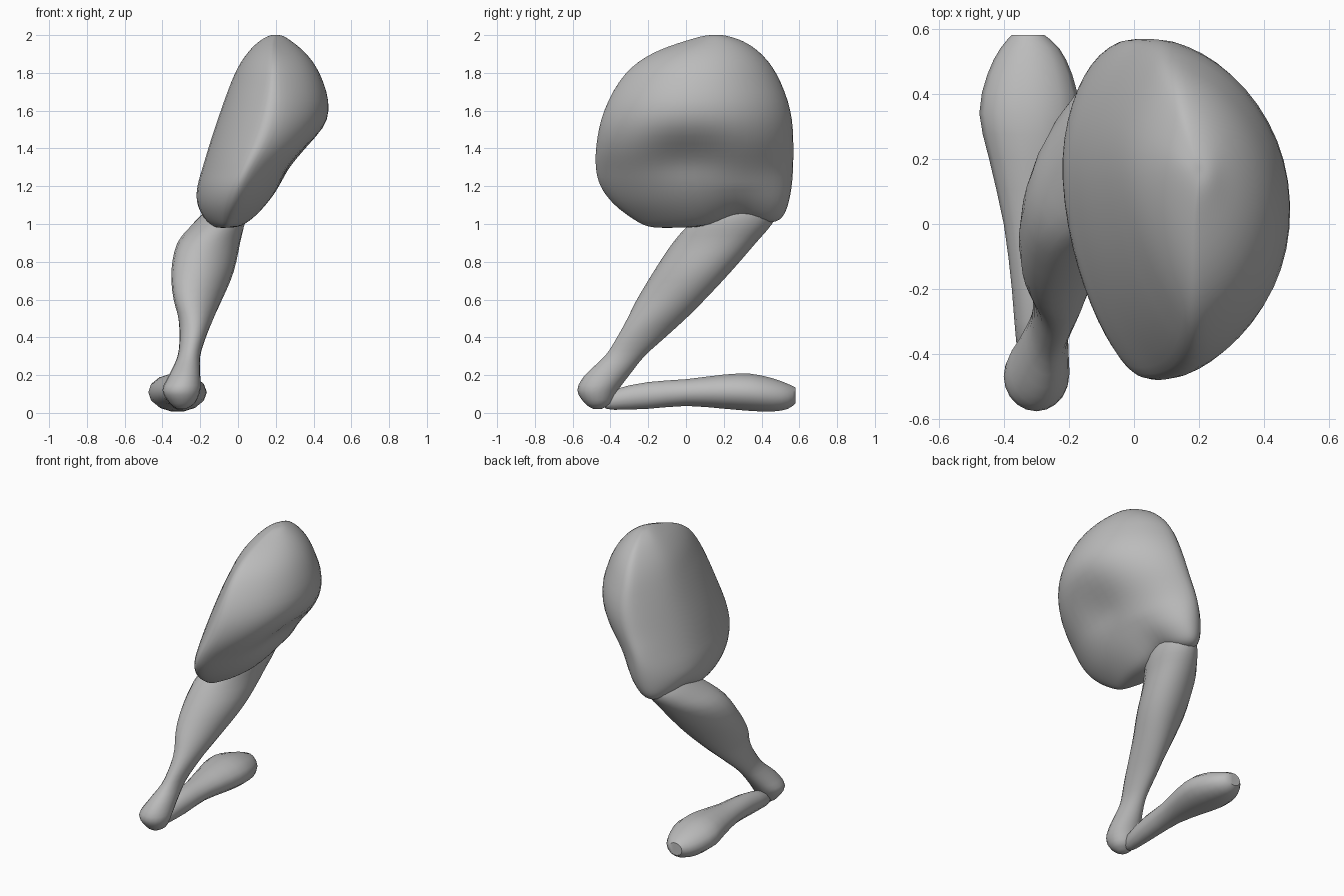
import bpy, bmesh, math
from mathutils import Vector

if "Cube" in bpy.data.objects:
    bpy.data.objects.remove(bpy.data.objects["Cube"])

grey = bpy.data.materials.new("plain_grey")
grey.diffuse_color = (0.5, 0.5, 0.5, 1)
grey.use_nodes = True
grey.node_tree.nodes["Principled BSDF"].inputs["Base Color"].default_value = grey.diffuse_color


def refine(rows, steps):
    """Catmull-Rom interpolation through rows of section values."""
    out = []
    for i in range(len(rows) - 1):
        p0, p1, p2, p3 = (Vector(rows[max(0, min(len(rows) - 1, i + k))]) for k in (-1, 0, 1, 2))
        for s in range(steps):
            t = s / steps
            out.append(0.5 * (2 * p1 + (p2 - p0) * t + (2 * p0 - 5 * p1 + 4 * p2 - p3) * t * t
                              + (3 * p1 - p0 - 3 * p2 + p3) * t ** 3))
    out.append(Vector(rows[-1]))
    return out


def ramp(x, lo, hi):
    """Smooth step from 0 at lo to 1 at hi."""
    t = max(0, min(1, (x - lo) / (hi - lo)))
    return t * t * (3 - 2 * t)


def loft(name, rows, along, sides, steps, power=2.0, shape=None, relax=0):
    """Rows hold position, min u, max u, min v, max v of each rounded section."""
    bm = bmesh.new()
    sections = refine(rows, steps)
    for _ in range(relax):
        sections = ([sections[0]] + [(a + 2 * b + c) / 4 for a, b, c in
                    zip(sections, sections[1:], sections[2:])] + [sections[-1]])
    rings = []
    for pos, u0, u1, v0, v1 in sections:
        ring = []
        for k in range(sides):
            a = 2 * math.pi * k / sides
            c = math.copysign(abs(math.cos(a)) ** (2 / power), math.cos(a))
            s = math.copysign(abs(math.sin(a)) ** (2 / power), math.sin(a))
            u = (u0 + u1) / 2 + (u1 - u0) / 2 * c
            v = (v0 + v1) / 2 + (v1 - v0) / 2 * s
            co = Vector((u, v, pos)) if along == "z" else Vector((u, pos, v))
            if shape:
                co = shape(co, c, s, u1 - u0)
            ring.append(bm.verts.new(co))
        rings.append(ring)
    for a, b in zip(rings, rings[1:]):
        for k in range(sides):
            n = (k + 1) % sides
            bm.faces.new((a[k], a[n], b[n], b[k]))
    bm.faces.new(rings[0])
    bm.faces.new(rings[-1])
    bmesh.ops.recalc_face_normals(bm, faces=bm.faces)
    mesh = bpy.data.meshes.new(name)
    bm.to_mesh(mesh)
    bm.free()
    mesh.materials.append(grey)
    obj = bpy.data.objects.new(name, mesh)
    bpy.context.collection.objects.link(obj)
    bpy.ops.object.select_all(action="DESELECT")
    obj.select_set(True)
    bpy.context.view_layer.objects.active = obj
    bpy.ops.object.shade_smooth_by_angle(angle=math.radians(40))
    return obj


def thigh_shape(co, c, s, width):
    """Egg-shaped outline, hollow inner side and an arch above the knee."""
    k = min(1, width / 0.5)
    low = ramp(co.z, 1.08, 1.4)
    co.x -= 0.085 * k * (s + 0.1) ** 2 * ramp(c, -1, 0.4) * (low if s > 0 else 0.4 + 0.6 * low)
    co.x += 0.07 * k * ramp(-c, -0.7, 0.6) * ramp(-s, -0.5, 0.9)
    d = (co.y / 0.24) ** 2 + ((co.z - 1.36) / 0.13) ** 2
    co.x -= 0.07 * max(c, 0) * math.exp(-d)
    arch = math.exp(-((co.y - 0.28) / 0.13) ** 2) * max(0, 1.2 - co.z) / 0.2
    co.z += 0.05 * arch
    return co


def shin_shape(co, c, s, width):
    """Turn the calf sections so that the back edge runs inward."""
    co.x += 0.05 * s * ramp(co.z, 0.4, 0.7) * (1 - ramp(co.z, 0.85, 1.1))
    return co


# Thigh: broad leaning mass (z, x range, y range)
loft("thigh", [
    (0.98, -0.09, -0.07, -0.12, -0.08),
    (0.985, -0.14, 0.01, -0.20, 0.38),
    (1.02, -0.19, 0.07, -0.27, 0.50),
    (1.10, -0.228, 0.15, -0.38, 0.54),
    (1.20, -0.228, 0.23, -0.455, 0.56),
    (1.30, -0.20, 0.32, -0.478, 0.567),
    (1.42, -0.165, 0.43, -0.475, 0.568),
    (1.60, -0.105, 0.492, -0.437, 0.557),
    (1.80, -0.03, 0.435, -0.325, 0.48),
    (1.91, 0.045, 0.355, -0.17, 0.39),
    (1.97, 0.11, 0.28, 0.00, 0.30),
    (1.998, 0.165, 0.235, 0.10, 0.21),
    (2.0, 0.195, 0.205, 0.15, 0.17),
], "z", 48, 4, 2.1, thigh_shape, 4)

# Shin: slanted bulging calf narrowing to a rounded heel
loft("shin", [
    (0.02, -0.32, -0.28, -0.49, -0.45),
    (0.05, -0.36, -0.23, -0.535, -0.40),
    (0.12, -0.40, -0.20, -0.575, -0.36),
    (0.20, -0.365, -0.20, -0.535, -0.30),
    (0.30, -0.32, -0.20, -0.43, -0.22),
    (0.40, -0.31, -0.17, -0.365, -0.11),
    (0.50, -0.315, -0.13, -0.31, 0.00),
    (0.60, -0.335, -0.09, -0.26, 0.10),
    (0.75, -0.345, -0.03, -0.17, 0.24),
    (0.90, -0.315, 0.005, -0.07, 0.37),
    (1.00, -0.24, 0.035, 0.02, 0.455),
    (1.07, -0.17, 0.04, 0.12, 0.48),
    (1.10, -0.12, 0.02, 0.20, 0.44),
], "z", 20, 3, 2.0, shin_shape)

# Foot: long low form with a blunt cut end (y, x range, z range)
loft("foot", [
    (-0.43, -0.34, -0.29, 0.025, 0.07),
    (-0.38, -0.36, -0.26, 0.015, 0.125),
    (-0.20, -0.375, -0.235, 0.02, 0.165),
    (0.00, -0.40, -0.22, 0.035, 0.18),
    (0.20, -0.445, -0.18, 0.02, 0.205),
    (0.34, -0.475, -0.165, 0.008, 0.21),
    (0.46, -0.45, -0.19, 0.005, 0.185),
    (0.54, -0.41, -0.23, 0.02, 0.155),
    (0.58, -0.375, -0.275, 0.05, 0.135),
], "y", 14, 2)
